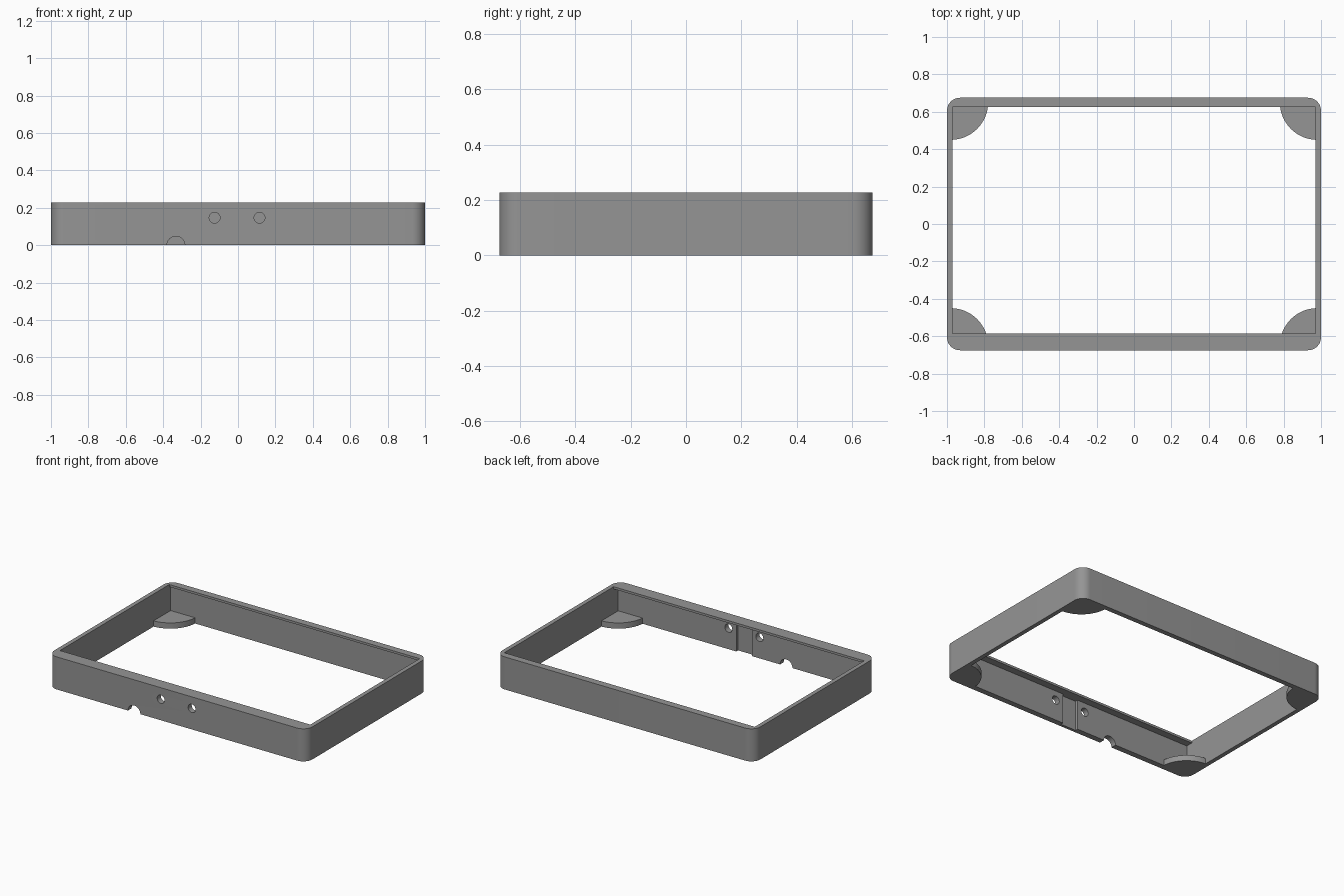
import bpy, bmesh, math
from mathutils import Vector

if "Cube" in bpy.data.objects:
    bpy.data.objects.remove(bpy.data.objects["Cube"])

grey = bpy.data.materials.new("mid_grey")
grey.diffuse_color = (0.30, 0.30, 0.30, 1)
grey.use_nodes = True
grey.node_tree.nodes["Principled BSDF"].inputs["Base Color"].default_value = grey.diffuse_color


def prism(name, points, direction):
    """Extrude a closed planar outline along a direction."""
    bm = bmesh.new()
    face = bm.faces.new([bm.verts.new(p) for p in points])
    ext = bmesh.ops.extrude_face_region(bm, geom=[face])
    moved = [g for g in ext["geom"] if isinstance(g, bmesh.types.BMVert)]
    bmesh.ops.translate(bm, verts=moved, vec=Vector(direction))
    bmesh.ops.recalc_face_normals(bm, faces=bm.faces)
    mesh = bpy.data.meshes.new(name)
    bm.to_mesh(mesh)
    bm.free()
    mesh.materials.append(grey)
    obj = bpy.data.objects.new(name, mesh)
    bpy.context.collection.objects.link(obj)
    return obj


def arc(cx, cy, r, start, end, steps):
    angles = [math.radians(start + (end - start) * i / steps) for i in range(steps + 1)]
    return [(cx + r * math.cos(a), cy + r * math.sin(a)) for a in angles]


def select_only(obj):
    bpy.ops.object.select_all(action='DESELECT')
    obj.select_set(True)
    bpy.context.view_layer.objects.active = obj


def cut(target, cutter):
    cutter.hide_render = True
    mod = target.modifiers.new("cut", 'BOOLEAN')
    mod.operation, mod.solver, mod.object = 'DIFFERENCE', 'EXACT', cutter
    select_only(target)
    bpy.ops.object.modifier_apply(modifier=mod.name)
    bpy.data.objects.remove(cutter, do_unlink=True)


W, D, H, R = 1.0, 0.675, 0.228, 0.07
LIP_Z = 0.212

# Frame: rounded rectangular block
outline = []
for i, (sx, sy) in enumerate([(1, 1), (-1, 1), (-1, -1), (1, -1)]):
    outline += arc(sx * (W - R), sy * (D - R), R, 90 * i, 90 * i + 90, 12)
frame = prism("frame", [(x, y, 0) for x, y in outline], (0, 0, H))

# Opening, stepped to leave overhanging lips on the front and back walls
section = [(-0.635, -0.1), (0.64, -0.1), (0.64, LIP_Z), (0.625, LIP_Z),
           (0.625, 0.4), (-0.585, 0.4), (-0.585, LIP_Z), (-0.635, LIP_Z)]
cut(frame, prism("opening_cutter", [(-0.97, y, z) for y, z in section], (1.94, 0, 0)))

# Shallow vertical groove inside the front wall
groove = [(-0.065, -0.655), (0.055, -0.655), (0.055, -0.6), (-0.065, -0.6)]
cut(frame, prism("groove_cutter", [(x, y, -0.1) for x, y in groove], (0, 0, LIP_Z + 0.1)))

# Two round holes and a half-round cable notch through the front wall
for x, z, r in [(-0.125, 0.147, 0.029), (0.115, 0.147, 0.029), (-0.332, 0, 0.048)]:
    ring = arc(x, z, r, 0, 360, 32)[:-1]
    cut(frame, prism("hole_cutter", [(px, -0.8, pz) for px, pz in ring], (0, 0.25, 0)))

select_only(frame)
bpy.ops.object.shade_smooth_by_angle(angle=math.radians(30))

# Corner gussets: quarter discs flush with the bottom
for sx, side in [(-1, "left"), (1, "right")]:
    for sy, end in [(-1, "front"), (1, "back")]:
        pie = [(0, 0)] + arc(0, 0, 0.2, 0, 90, 20)
        pts = [(sx * (0.98 - x), sy * (0.65 - y), 0) for x, y in pie]
        gusset = prism(f"{end}_{side}_gusset", pts, (0, 0, 0.04))
        select_only(gusset)
        bpy.ops.object.shade_smooth_by_angle(angle=math.radians(30))
